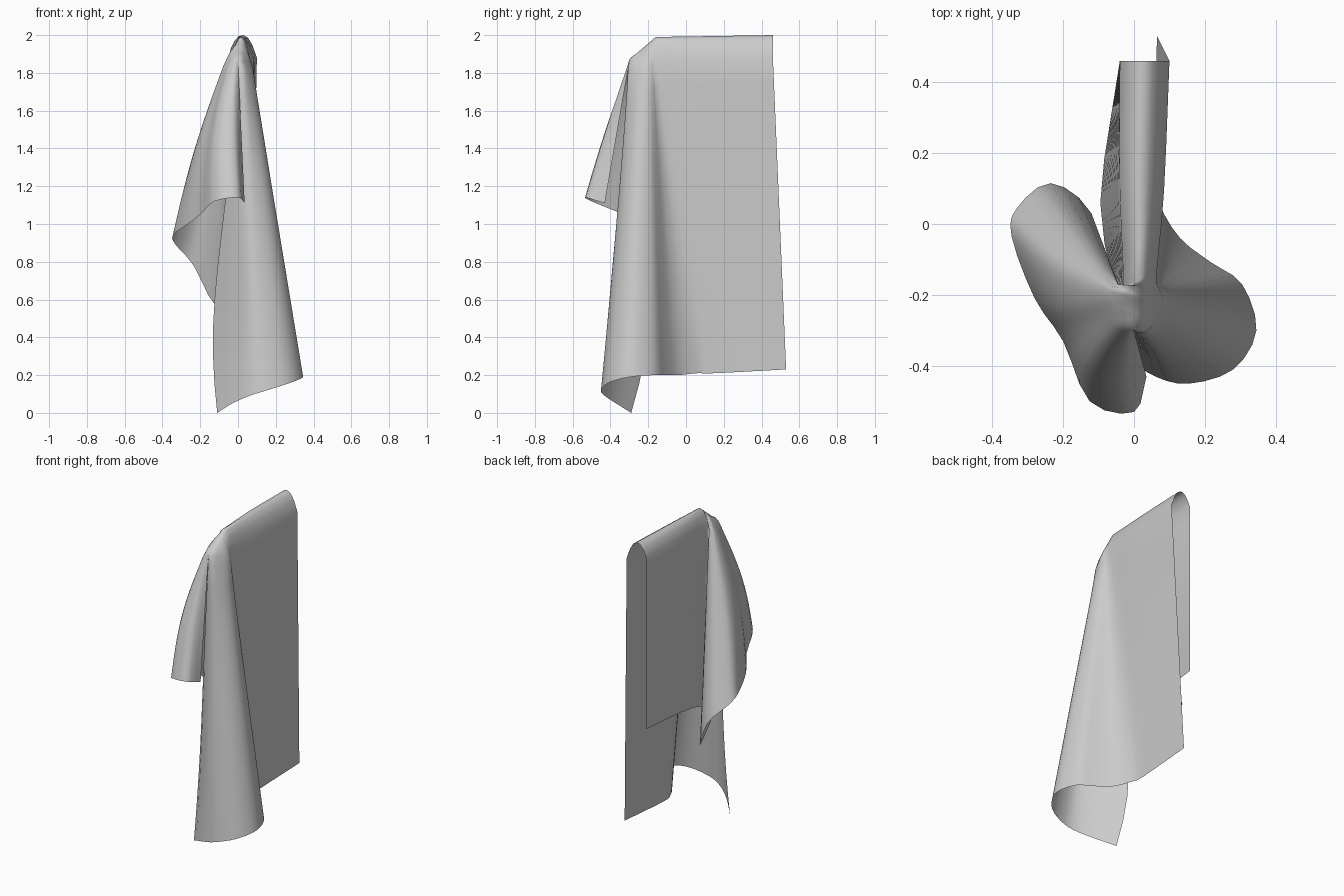
import bpy, bmesh, math
from mathutils import Vector

cube = bpy.data.objects.get("Cube")
if cube:
    bpy.data.objects.remove(cube)

SPAN_STEPS = 3     # smooth steps between neighbouring fold points
DROP_STEPS = 12    # rows between shoulder and hem
RAIL_COLUMN = 2    # fold point that sits on the end of the rail


def smooth_path(points):
    """Curve through all points, evenly stepped in each span."""
    pts = [Vector(p) for p in points]
    padded = [2 * pts[0] - pts[1]] + pts + [2 * pts[-1] - pts[-2]]
    path = []
    for a, b, c, d in zip(padded, padded[1:], padded[2:], padded[3:]):
        for step in range(SPAN_STEPS):
            t = step / SPAN_STEPS
            path.append(b + (c - a) * t / 2
                        + (a - 2.5 * b + 2 * c - d / 2) * t ** 2
                        + (1.5 * (b - c) + (d - a) / 2) * t ** 3)
    return path + [pts[-1]]


def ridge_path(count):
    """Straight line along the rail, then sloping down to the front tip."""
    back, rail_end, tip = Vector((.03, .46, 2)), Vector((.015, -.16, 1.99)), Vector((0, -.3, 1.87))
    bend = RAIL_COLUMN * SPAN_STEPS
    return [back.lerp(rail_end, i / bend) if i <= bend
            else rail_end.lerp(tip, (i - bend) / (count - 1 - bend))
            for i in range(count)]


def drape(ridge, shoulder, hem, bow):
    """Rows of one hanging side, from just under the ridge to the hem."""
    rows = []
    for t in (1 / 3, 2 / 3):
        arch = Vector((0, 0, .03 * math.sin(math.pi * t)))
        rows.append([r.lerp(s, t) + arch * min(1, (r - s).length * 8)
                     for r, s in zip(ridge, shoulder)])
    for step in range(DROP_STEPS + 1):
        t = step / DROP_STEPS
        rows.append([s.lerp(h, t) + bow(i / (len(hem) - 1), t)
                     for i, (s, h) in enumerate(zip(shoulder, hem))])
    return rows


def left_bow(u, t):
    """The free front edge curls back under the fold."""
    return Vector((-.05, .09, 0)) * max(0, u * 5 - 4) * math.sin(math.pi * t * t)


def right_bow(u, t):
    """The short flap bellies outward."""
    weight = min(1, max(0, u * 4 - 1.5)) * min(1, (1 - u) * 5)
    return Vector((-.03, -.015, 0)) * weight * math.sin(math.pi * t)


# Long side: flat panel at the back, one wide cone fold at the front
left_shoulder = smooth_path([
    (.1, .46, 1.88), (.085, .1, 1.88), (.065, -.13, 1.88), (.065, -.17, 1.87),
    (.07, -.18, 1.85), (.078, -.2, 1.83), (.08, -.23, 1.8), (.07, -.26, 1.79),
    (.05, -.29, 1.8), (.03, -.305, 1.82), (.01, -.305, 1.84), (0, -.3, 1.86)])
left_hem = smooth_path([
    (.065, .53, .23), (.055, .15, .21), (.07, .06, .21), (.13, -.04, .2),
    (.22, -.11, .2), (.305, -.17, .2), (.345, -.3, .19), (.28, -.41, .16),
    (.155, -.45, .12), (.06, -.43, .09), (-.03, -.37, .05), (-.11, -.29, 0)])

# Short side: small panel, deep groove, then a flared flap
right_shoulder = smooth_path([
    (-.04, .46, 1.92), (-.04, .1, 1.92), (-.03, -.17, 1.88), (-.045, -.17, 1.86),
    (-.055, -.175, 1.85), (-.07, -.18, 1.85), (-.08, -.2, 1.83), (-.08, -.22, 1.82),
    (-.07, -.25, 1.82), (-.05, -.29, 1.83), (-.02, -.305, 1.85), (0, -.3, 1.86)])
right_hem = smooth_path([
    (-.04, .46, .82), (-.095, .06, .82), (-.05, -.2, .68), (-.12, .03, .57),
    (-.235, .115, .78), (-.33, .045, .89), (-.345, -.035, .94), (-.28, -.21, .99),
    (-.2, -.33, 1.05), (-.125, -.5, 1.12), (0, -.53, 1.14), (.035, -.43, 1.11)])

ridge = ridge_path(len(left_hem))
left_rows = drape(ridge, left_shoulder, left_hem, left_bow)
right_rows = drape(ridge, right_shoulder, right_hem, right_bow)
rows = left_rows[::-1] + [ridge] + right_rows

# One continuous sheet of cloth
bm = bmesh.new()
grid = [[bm.verts.new(p) for p in row] for row in rows]
for upper, lower in zip(grid, grid[1:]):
    for i in range(len(upper) - 1):
        bm.faces.new((upper[i], lower[i], lower[i + 1], upper[i + 1]))
bmesh.ops.remove_doubles(bm, verts=bm.verts, dist=.0005)
bmesh.ops.recalc_face_normals(bm, faces=bm.faces)
bm.normal_update()
top_face = max(bm.faces, key=lambda f: f.calc_center_median().z)
if top_face.normal.z < 0:
    bmesh.ops.reverse_faces(bm, faces=bm.faces)
for face in bm.faces:
    face.smooth = True

mesh = bpy.data.meshes.new("draped_cloth")
bm.to_mesh(mesh)
bm.free()
cloth = bpy.data.objects.new("draped_cloth", mesh)
bpy.context.collection.objects.link(cloth)

# Plain grey fabric
grey = bpy.data.materials.new("grey_fabric")
grey.use_nodes = True
colour = (.6, .6, .6, 1)
grey.diffuse_color = colour
grey.node_tree.nodes["Principled BSDF"].inputs["Base Color"].default_value = colour
mesh.materials.append(grey)
